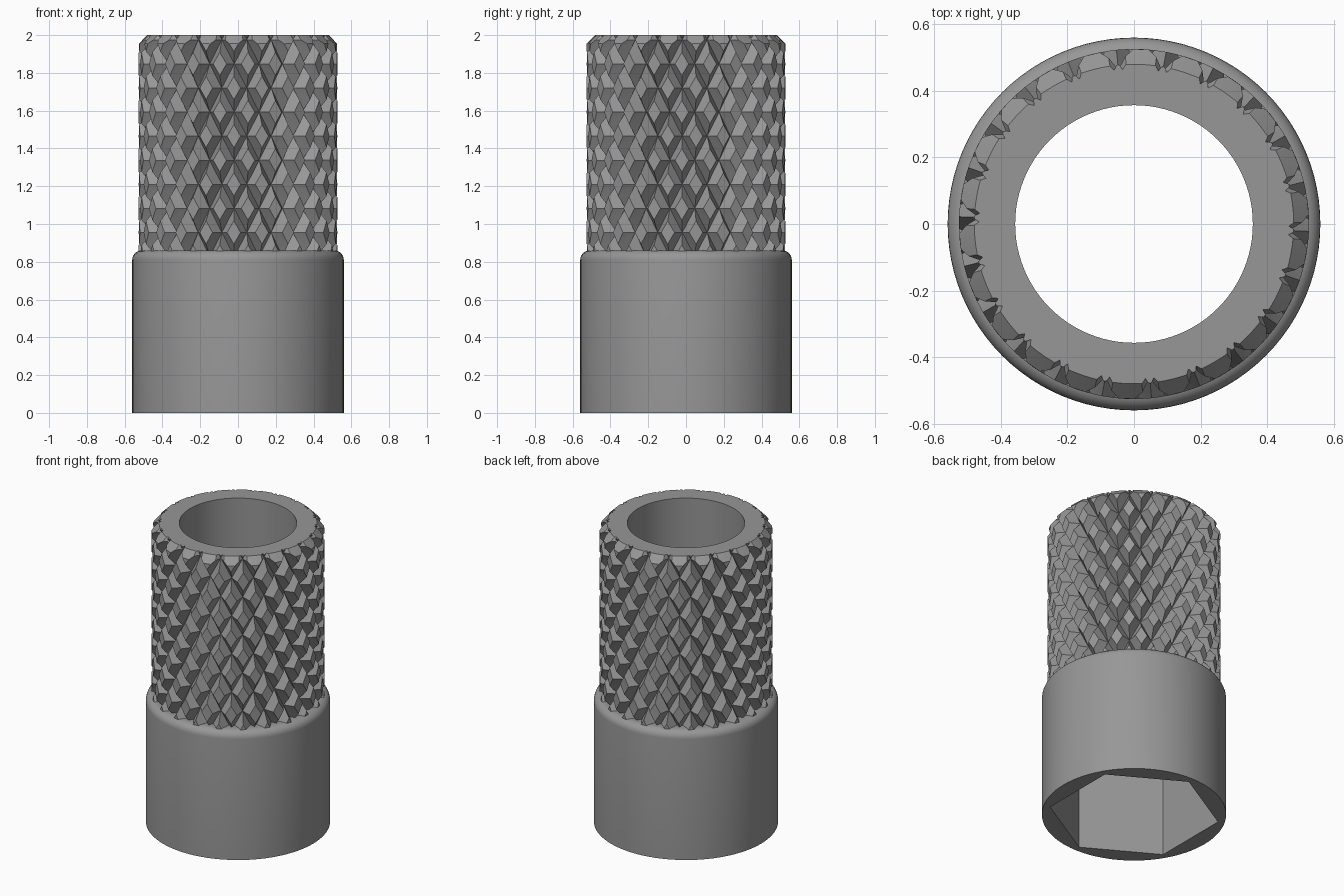
import bpy, bmesh, math
from mathutils import Vector

if "Cube" in bpy.data.objects:
    bpy.data.objects.remove(bpy.data.objects["Cube"])

SEG = 96
steel = bpy.data.materials.new("steel grey")
steel.diffuse_color = (0.31, 0.31, 0.31, 1)
steel.use_nodes = True
steel.node_tree.nodes["Principled BSDF"].inputs["Base Color"].default_value = steel.diffuse_color


def finish(name, bm):
    bmesh.ops.recalc_face_normals(bm, faces=bm.faces)
    mesh = bpy.data.meshes.new(name)
    bm.to_mesh(mesh)
    bm.free()
    mesh.materials.append(steel)
    ob = bpy.data.objects.new(name, mesh)
    bpy.context.collection.objects.link(ob)
    return ob


def lathe(name, profile, seg=SEG, turn=0.0):
    """Closed solid from (radius, z) points, with a flat cap at each end."""
    bm = bmesh.new()
    rings = [[bm.verts.new((r * math.cos(turn + math.tau * i / seg),
                            r * math.sin(turn + math.tau * i / seg), z))
              for i in range(seg)] for r, z in profile]
    for a, b in zip(rings, rings[1:]):
        for i in range(seg):
            j = (i + 1) % seg
            bm.faces.new((a[i], a[j], b[j], b[i]))
    bm.faces.new(rings[0][::-1])
    bm.faces.new(rings[-1])
    return finish(name, bm)


def knurl(name, count, pitch, r_out, r_in, land, z_cross, z_low, z_high):
    """Solid cylinder covered with diamond frustums, separated by V grooves."""
    bm = bmesh.new()
    step, half = math.tau / count / 2, pitch / 2
    phase = math.radians(-2.4)
    shared = {}

    def point(p, q, r):
        a = phase + p * step
        return bm.verts.new((r * math.cos(a), r * math.sin(a), z_cross + q * half))

    def groove(p, q):
        key = (p % (2 * count), q)
        if key not in shared:
            shared[key] = point(p, q, r_in)
        return shared[key]

    q_min = math.floor((z_low - z_cross) / half) - 2
    q_max = math.ceil((z_high - z_cross) / half) + 2
    corners = ((1, 0), (0, 1), (-1, 0), (0, -1))
    for q in range(q_min, q_max + 1):
        for p in range(2 * count):
            if (p + q) % 2 == 0:
                continue
            low = [groove(p + a, q + b) for a, b in corners]
            top = [point(p + a * land, q + b * land, r_out) for a, b in corners]
            bm.faces.new(top)
            for i in range(4):
                j = (i + 1) % 4
                bm.faces.new((low[i], low[j], top[j], top[i]))
    bmesh.ops.triangulate(bm, faces=bm.faces[:])
    # trim both ends flat and cap them
    for z, up in ((z_low, -1), (z_high, 1)):
        bmesh.ops.bisect_plane(bm, geom=bm.verts[:] + bm.edges[:] + bm.faces[:],
                               plane_co=Vector((0, 0, z)), plane_no=Vector((0, 0, up)),
                               clear_outer=True)
    bmesh.ops.edgeloop_fill(bm, edges=[e for e in bm.edges if e.is_boundary])
    return finish(name, bm)


def combine(ob, other, operation):
    mod = ob.modifiers.new(operation.lower(), 'BOOLEAN')
    mod.operation, mod.solver, mod.object = operation, 'EXACT', other
    bpy.context.view_layer.objects.active = ob
    bpy.ops.object.modifier_apply(modifier=mod.name)
    bpy.data.objects.remove(other)


# knurled grip, with its top rim chamfered
grip = knurl("knurled_grip", 22, 0.255, 0.526, 0.466, 0.48, 1.975, 0.83, 2.03)
combine(grip, lathe("chamfer_blank", [(0.6, 0.7), (0.6, 1.88), (0.48, 2.0)]), 'INTERSECT')

# smooth lower body with a rounded shoulder
arc = [math.radians(15 * i) for i in range(7)]
body = lathe("socket_body", [(0.56, 0)] +
             [(0.51 + 0.05 * math.cos(a), 0.81 + 0.05 * math.sin(a)) for a in arc])
combine(body, grip, 'UNION')

# through bore and hexagonal recess in the base
combine(body, lathe("bore_cutter", [(0.357, -0.5), (0.357, 2.5)]), 'DIFFERENCE')
combine(body, lathe("hex_cutter", [(0.518, -0.5), (0.518, 0.72)], 6, math.radians(30)),
        'DIFFERENCE')

bpy.ops.object.select_all(action='DESELECT')
body.select_set(True)
bpy.context.view_layer.objects.active = body
bpy.ops.object.shade_smooth_by_angle(angle=math.radians(25))
